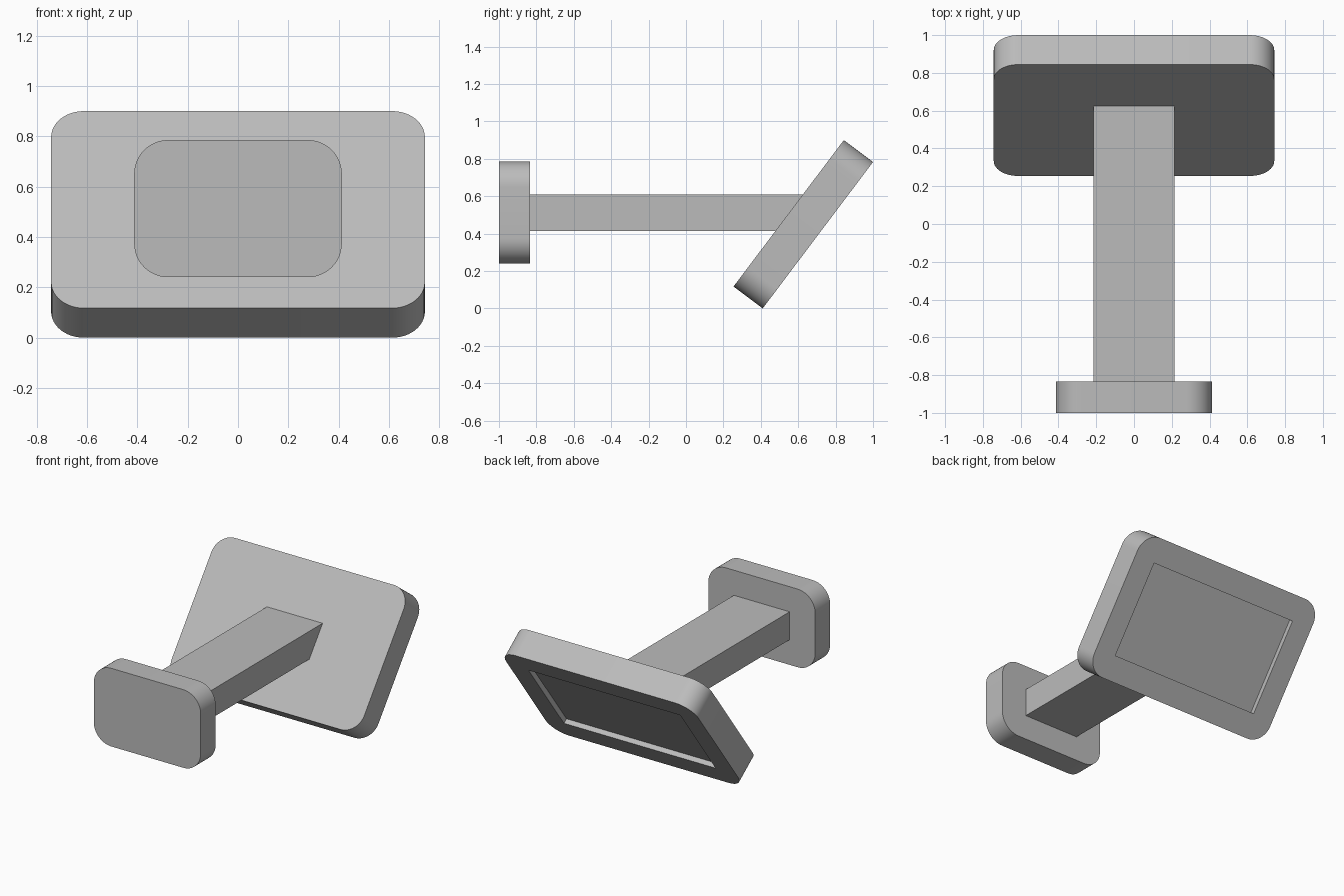
import bpy, bmesh
from math import radians, sin, cos, pi

if "Cube" in bpy.data.objects:
    bpy.data.objects.remove(bpy.data.objects["Cube"], do_unlink=True)

GREY = (0.5, 0.5, 0.5, 1)
grey = bpy.data.materials.new("plain grey")
grey.use_nodes = True
grey.diffuse_color = GREY
grey.node_tree.nodes["Principled BSDF"].inputs["Base Color"].default_value = GREY


def slab(name, width, height, depth, radius=0, location=(0, 0, 0), tilt=0, steps=12):
    """Upright rectangle with optional round corners, given depth along y."""
    bm = bmesh.new()
    outline = []
    for i, (sx, sz) in enumerate([(1, 1), (-1, 1), (-1, -1), (1, -1)]):
        cx, cz = sx * (width / 2 - radius), sz * (height / 2 - radius)
        for k in range(steps + 1 if radius else 1):
            a = (i + k / steps) * pi / 2
            outline.append(bm.verts.new((cx + radius * cos(a), -depth / 2, cz + radius * sin(a))))
    face = bm.faces.new(outline)
    new = bmesh.ops.extrude_face_region(bm, geom=[face])["geom"]
    moved = [v for v in new if isinstance(v, bmesh.types.BMVert)]
    bmesh.ops.translate(bm, vec=(0, depth, 0), verts=moved)
    bmesh.ops.recalc_face_normals(bm, faces=bm.faces)
    mesh = bpy.data.meshes.new(name)
    bm.to_mesh(mesh)
    bm.free()
    mesh.materials.append(grey)
    obj = bpy.data.objects.new(name, mesh)
    obj.location = location
    obj.rotation_euler.x = tilt
    bpy.context.collection.objects.link(obj)
    return obj


def activate(obj):
    bpy.ops.object.select_all(action="DESELECT")
    obj.select_set(True)
    bpy.context.view_layer.objects.active = obj


# Front mounting pad and the bar joining it to the tilted plate
pad = slab("mounting_pad", 0.825, 0.545, 0.165, 0.135, (0, -0.9175, 0.5125))
slab("arm", 0.43, 0.195, 1.49, 0, (0, -0.105, 0.5125))

# Tilted plate with a shallow rectangular recess in its back
tilt = radians(-37)
T, DEPTH = 0.195, 0.035
centre = (0, 0.627, 0.45)
plate = slab("tilted_plate", 1.485, 0.98, T, 0.13, centre, tilt)
cut_thick = 0.1
off = T / 2 - DEPTH + cut_thick / 2
cutter = slab("recess_cutter", 1.17, 0.65, cut_thick, 0,
              (0, centre[1] + off * cos(tilt), centre[2] + off * sin(tilt)), tilt)
cutter.hide_render = True
bpy.context.view_layer.update()
cut = plate.modifiers.new("recess", "BOOLEAN")
cut.operation = "DIFFERENCE"
cut.solver = "EXACT"
cut.object = cutter
activate(plate)
bpy.ops.object.modifier_apply(modifier=cut.name)
bpy.data.objects.remove(cutter, do_unlink=True)

# Smooth the round corners, keep the edges sharp
for obj in (pad, plate):
    activate(obj)
    bpy.ops.object.shade_smooth_by_angle(angle=radians(30))
